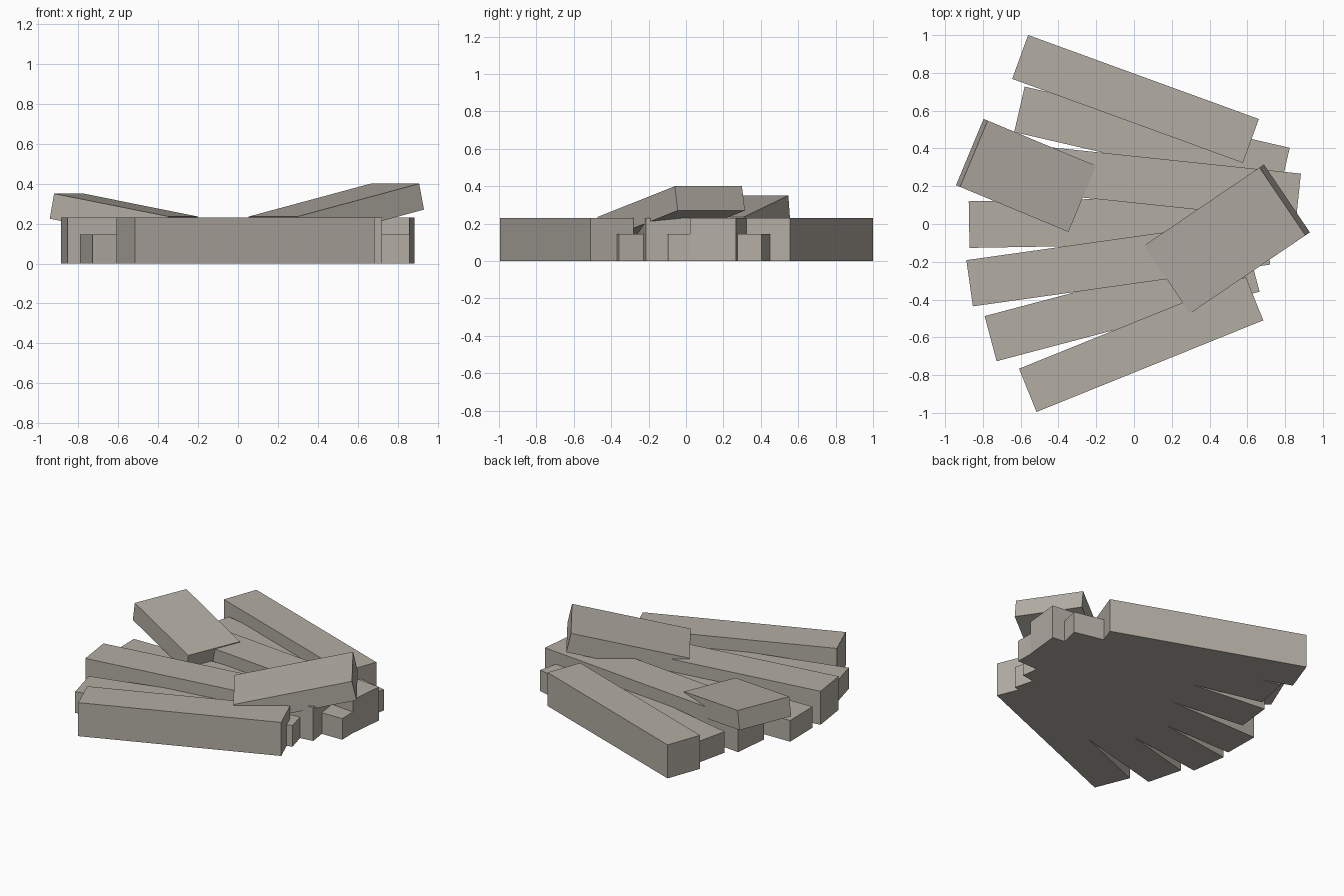
import bpy
from math import radians
from mathutils import Matrix, Vector

cube = bpy.data.objects.get("Cube")
if cube:
    bpy.data.objects.remove(cube, do_unlink=True)

# One warm grey stone colour for everything
stone = bpy.data.materials.new("warm_grey_stone")
stone.use_nodes = True
colour = (0.45, 0.42, 0.37, 1)
stone.diffuse_color = colour
stone.node_tree.nodes["Principled BSDF"].inputs["Base Color"].default_value = colour


def block(name, top_centre, yaw, pitch, size):
    """Flat-faced block, placed by the centre of its top face."""
    bpy.ops.mesh.primitive_cube_add(size=1)
    ob = bpy.context.object
    ob.name = name
    ob.data.transform(Matrix.Diagonal((*size, 1)))
    ob.data.transform(Matrix.Translation((0, 0, -size[2] / 2)))
    turn = Matrix.Rotation(radians(yaw), 4, "Z") @ Matrix.Rotation(radians(-pitch), 4, "Y")
    ob.data.transform(Matrix.Translation(Vector(top_centre)) @ turn)
    ob.data.materials.append(stone)
    return ob


# Fan of flat slabs, tall and low in turn: x, y, yaw, length
WIDTH, TALL, LOW = 0.247, 0.23, 0.145
fan = [
    (0.008, 0.662, -20, 1.30),
    (0.095, 0.445, -13, 1.44),
    (0.08, 0.227, -6, 1.59),
    (-0.008, 0.012, 1, 1.73),
    (-0.083, -0.203, 8, 1.59),
    (-0.063, -0.423, 14.8, 1.44),
    (0.038, -0.638, 22, 1.295),
]
for i, (x, y, yaw, length) in enumerate(fan):
    height = LOW if i % 2 else TALL
    block(f"fan_slab_{i + 1}", (x, y, height), yaw, 0, (length, WIDTH, height))

# Two loose slabs leaning on top, rising outwards
block("right_leaning_slab", (-0.561, 0.2525, 0.293), 157.4, 10.5, (0.632, 0.38, 0.128))
block("left_leaning_slab", (0.48, -0.0875, 0.3175), 34.1, 12.6, (0.756, 0.434, 0.133))
